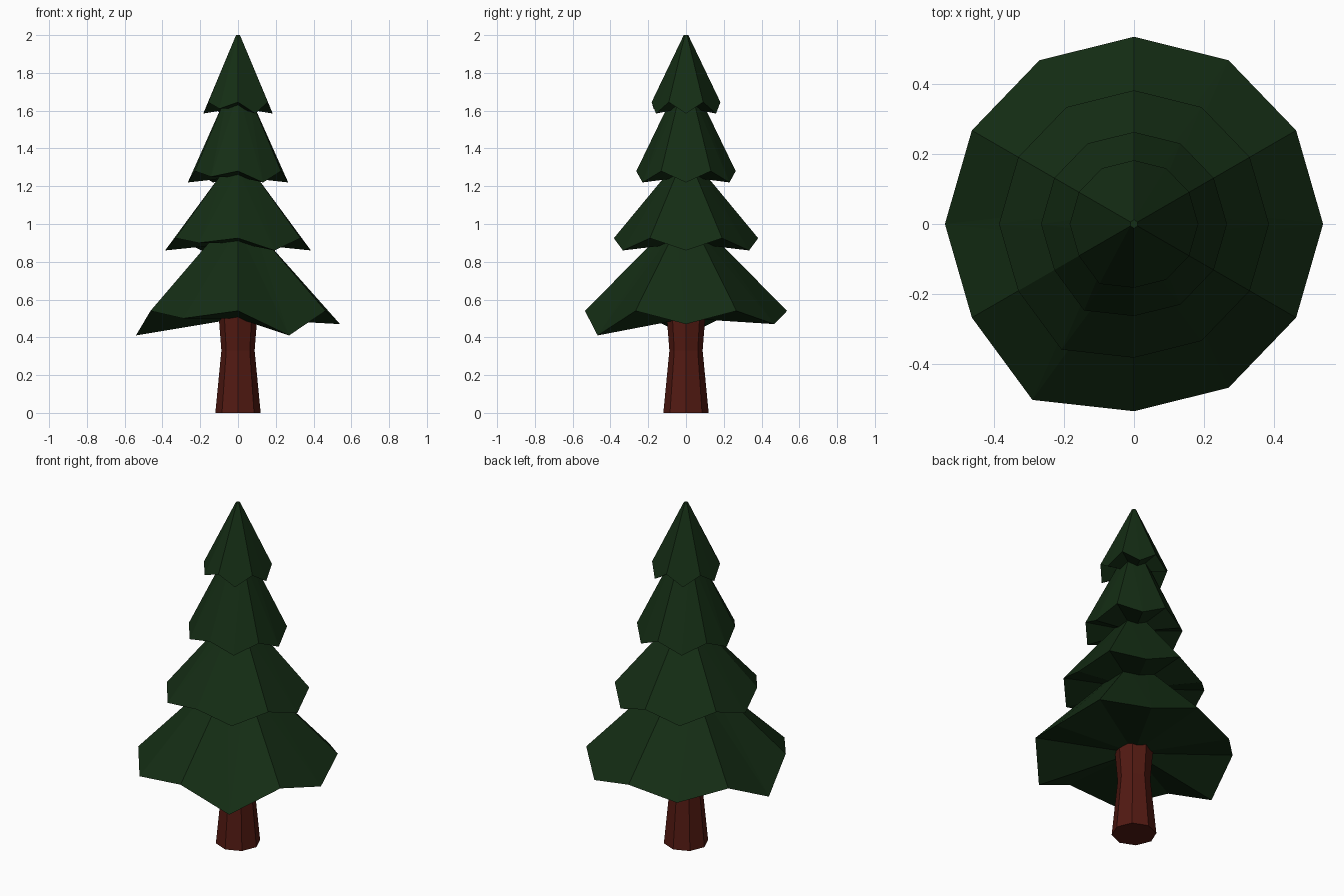
import bpy, bmesh, math

if "Cube" in bpy.data.objects:
    bpy.data.objects.remove(bpy.data.objects["Cube"])


def material(name, color):
    m = bpy.data.materials.new(name)
    m.diffuse_color = color
    m.use_nodes = True
    m.node_tree.nodes["Principled BSDF"].inputs["Base Color"].default_value = m.diffuse_color
    return m


def finish(name, bm, mat):
    bmesh.ops.recalc_face_normals(bm, faces=bm.faces)
    me = bpy.data.meshes.new(name)
    bm.to_mesh(me)
    bm.free()
    me.materials.append(mat)
    ob = bpy.data.objects.new(name, me)
    bpy.context.collection.objects.link(ob)
    return ob


def ring_point(r, deg, z):
    a = math.radians(deg)
    return (r * math.cos(a), r * math.sin(a), z)


green = material("needles", (0.007, 0.026, 0.007, 1))
brown = material("bark", (0.085, 0.010, 0.006, 1))


# Foliage tier: six-sided cone whose faces end in drooping points
def tier(name, r, z_high, droops, r_top, z_top, z_under):
    bm = bmesh.new()
    top = [bm.verts.new(ring_point(r_top, 30 + 60 * i, z_top)) for i in range(6)]
    high = [bm.verts.new(ring_point(r, 30 + 60 * i, z_high)) for i in range(6)]
    # point i hangs between ridges i and i+1; the one at 240 degrees sticks out
    low = []
    for i in range(6):
        deg = 60 + 60 * i
        stretch = 1.085 if deg == 240 else 1.01
        low.append(bm.verts.new(ring_point(r * stretch, deg, z_high - droops[i])))
    centre = bm.verts.new((0, 0, z_under))
    bm.faces.new(top)
    for i in range(6):
        j = (i + 1) % 6
        bm.faces.new((top[i], high[i], low[i]))
        bm.faces.new((top[i], low[i], top[j]))
        bm.faces.new((top[j], low[i], high[j]))
        bm.faces.new((centre, low[i], high[i]))
        bm.faces.new((centre, high[j], low[i]))
    return finish(name, bm, green)


# Droop of the points at 60, 120, 180, 240, 300 and 360 degrees
tier("foliage_bottom", 0.535, 0.54, (0.07, 0.06, 0.13, 0.04, 0.13, 0.07), 0.10, 0.98, 0.50)
tier("foliage_lower", 0.382, 0.925, (0.065, 0.065, 0.065, 0.025, 0.065, 0.065), 0.08, 1.29, 0.90)
tier("foliage_upper", 0.263, 1.28, (0.06, 0.06, 0.06, 0.03, 0.06, 0.06), 0.06, 1.70, 1.25)
tier("foliage_top", 0.182, 1.645, (0.06, 0.06, 0.06, 0.035, 0.06, 0.06), 0.012, 2.0, 1.615)

# Trunk: eight sides, narrowed in the middle
bm = bmesh.new()
rings = [[bm.verts.new(ring_point(r, 45 * i, z)) for i in range(8)]
         for r, z in ((0.12, 0), (0.088, 0.33), (0.106, 0.56))]
bm.faces.new(rings[0])
bm.faces.new(rings[-1])
for a, b in zip(rings, rings[1:]):
    for i in range(8):
        j = (i + 1) % 8
        bm.faces.new((a[i], a[j], b[j], b[i]))
finish("trunk", bm, brown)
